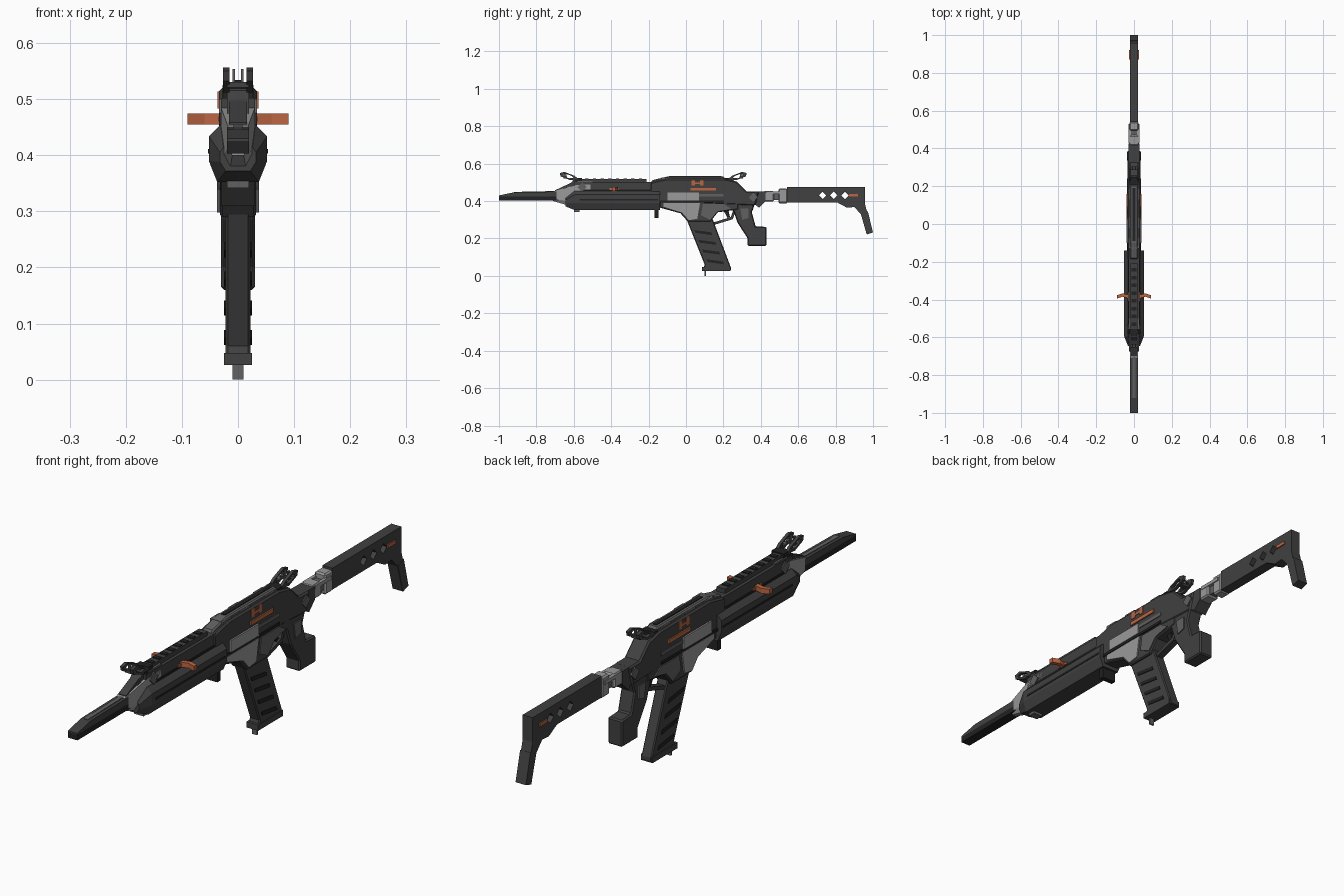
import bpy, bmesh, math


def material(name, rgb):
    m = bpy.data.materials.new(name)
    m.diffuse_color = (*rgb, 1)
    return m


DARK = material("dark grey", (0.052, 0.052, 0.052))
BLACK = material("near black", (0.016, 0.016, 0.016))
MID = material("mid grey", (0.12, 0.12, 0.12))
LIGHT = material("light grey", (0.32, 0.32, 0.32))
ORANGE = material("burnt orange", (0.50, 0.13, 0.055))


def finish(name, bm, mat):
    bmesh.ops.recalc_face_normals(bm, faces=bm.faces)
    me = bpy.data.meshes.new(name)
    bm.to_mesh(me)
    bm.free()
    me.materials.append(mat)
    ob = bpy.data.objects.new(name, me)
    bpy.context.collection.objects.link(ob)
    return ob


def skin(bm, loops):
    """Join equal-length point loops into a closed solid."""
    rows = [[bm.verts.new(p) for p in loop] for loop in loops]
    n = len(rows[0])
    for a, b in zip(rows, rows[1:]):
        for i in range(n):
            bm.faces.new((a[i], a[(i + 1) % n], b[(i + 1) % n], b[i]))
    bm.faces.new(rows[0])
    bm.faces.new(rows[-1])


def prism(name, profile, x, mat, x_in=None, chamfer=0):
    """Side profile (y, z) spanning -x..x, or a mirrored pair spanning x_in..x."""
    bm = bmesh.new()
    for a, b in ([(-x, x)] if x_in is None else [(x_in, x), (-x, -x_in)]):
        skin(bm, [[(v, y, z) for y, z in profile] for v in (a, b)])
    ob = finish(name, bm, mat)
    if chamfer:
        mod = ob.modifiers.new("chamfer", 'BEVEL')
        mod.width, mod.segments = chamfer, 1
        mod.limit_method, mod.angle_limit = 'ANGLE', math.radians(60)
    return ob


def box(name, y0, y1, z0, z1, x, mat, x_in=None, chamfer=0):
    return prism(name, [(y0, z0), (y1, z0), (y1, z1), (y0, z1)], x, mat, x_in, chamfer)


def loft(name, stations, mat):
    """Sections along y, each a right-hand outline (x, z) mirrored to the left."""
    bm = bmesh.new()
    skin(bm, [[(x, y, z) for x, z in half] + [(-x, y, z) for x, z in reversed(half)]
              for y, half in stations])
    return finish(name, bm, mat)


def frame(name, outer, scale, x_in, x, mat):
    """Pair of plates with a hole, the hole being the outline shrunk to its centre."""
    cy = sum(p[0] for p in outer) / len(outer)
    cz = sum(p[1] for p in outer) / len(outer)
    inner = [(cy + (y - cy) * scale, cz + (z - cz) * scale) for y, z in outer]
    bm = bmesh.new()
    n = len(outer)
    for s in (1, -1):
        v = [[bm.verts.new((s * w, y, z)) for y, z in ring]
             for w, ring in ((x_in, outer), (x, outer), (x, inner), (x_in, inner))]
        for k in range(4):
            a, b = v[k], v[(k + 1) % 4]
            for i in range(n):
                j = (i + 1) % n
                bm.faces.new((a[i], a[j], b[j], b[i]))
    return finish(name, bm, mat)


def diamond(y, z, r):
    return [(y - r, z), (y, z - r), (y + r, z), (y, z + r)]


# Barrel blade: dark lower bar with a lighter sloped top
box("barrel_lower", -1.0, -0.68, 0.403, 0.425, 0.02, BLACK)
prism("barrel_upper", [(-1.0, 0.424), (-0.68, 0.424), (-0.68, 0.451), (-0.92, 0.447),
                       (-1.0, 0.43)], 0.02, DARK)
prism("barrel_top_strip", [(-0.92, 0.444), (-0.69, 0.447), (-0.69, 0.454), (-0.92, 0.449)],
      0.008, MID)

# Nose: light shell around a dark core
loft("nose_shell", [
    (-0.71, [(0.010, 0.400), (0.018, 0.412), (0.018, 0.452)]),
    (-0.60, [(0.016, 0.368), (0.030, 0.395), (0.030, 0.484)]),
    (-0.51, [(0.016, 0.368), (0.030, 0.395), (0.030, 0.490)])], LIGHT)
prism("nose_core", [(-0.70, 0.43), (-0.52, 0.43), (-0.52, 0.50), (-0.61, 0.50), (-0.70, 0.458)],
      0.016, DARK)
prism("nose_diamond", diamond(-0.555, 0.475, 0.025), 0.034, MID, 0.028)

# Handguard with hexagonal section
guard = [(0.037, 0.352), (0.052, 0.390), (0.052, 0.434), (0.031, 0.455)]
loft("handguard", [
    (-0.645, [(0.022, 0.372), (0.032, 0.388), (0.032, 0.405), (0.026, 0.415)]),
    (-0.595, guard), (-0.14, guard)], DARK)
box("handguard_groove", -0.57, -0.15, 0.403, 0.411, 0.0535, BLACK, 0.05)
box("handguard_rear_tab", -0.168, -0.148, 0.31, 0.36, 0.03, BLACK)
box("front_lower_catch", -0.60, -0.57, 0.342, 0.355, 0.02, MID)

# Upper body and top rail
box("front_body", -0.60, -0.15, 0.44, 0.502, 0.030, DARK)
box("body_shadow_gap", -0.56, -0.15, 0.452, 0.461, 0.033, BLACK, 0.029)
box("top_rail", -0.60, -0.21, 0.500, 0.519, 0.018, DARK)
for i in range(9):
    y = -0.58 + i * 0.041
    box("rail_rib", y, y + 0.018, 0.517, 0.522, 0.014, BLACK)
box("rail_front_block", -0.58, -0.50, 0.490, 0.508, 0.026, MID)

# Charging handles, bent sideways out of the body
bm = bmesh.new()
for s in (1, -1):
    path = [(0.028, -0.385), (0.060, -0.376), (0.090, -0.386)]
    skin(bm, [[(s * x, y + dy, z) for dy, z in
               ((-0.009, 0.455), (0.009, 0.455), (0.009, 0.474), (-0.009, 0.474))]
              for x, y in path])
finish("charging_handles", bm, ORANGE)
box("handle_slide", -0.41, -0.36, 0.460, 0.469, 0.035, ORANGE, 0.029)

# Receiver
prism("receiver", [(-0.19, 0.40), (0.37, 0.375), (0.39, 0.45), (0.325, 0.452), (0.27, 0.505),
                   (0.20, 0.52), (-0.10, 0.52), (-0.19, 0.50)], 0.034, DARK, chamfer=0.006)
prism("top_cover", [(-0.19, 0.495), (0.24, 0.495), (0.20, 0.531), (-0.10, 0.531), (-0.18, 0.512)],
      0.022, MID, chamfer=0.005)
box("top_cover_groove", -0.09, 0.19, 0.529, 0.534, 0.008, BLACK)
for y in (-0.13, -0.02, 0.13):
    box("cover_clip", y, y + 0.055, 0.505, 0.525, 0.028, MID)
box("ejection_panel", -0.10, 0.07, 0.402, 0.446, 0.040, LIGHT, 0.033)
box("panel_shadow", -0.14, 0.20, 0.392, 0.402, 0.038, BLACK, 0.033)
box("rear_slot", 0.07, 0.20, 0.425, 0.438, 0.037, MID, 0.033)
prism("rear_pin", diamond(0.36, 0.42, 0.025), 0.038, MID, 0.032)

# Orange receiver markings
box("marking_long", 0.025, 0.16, 0.456, 0.471, 0.039, ORANGE, 0.033)
for y in (0.03, 0.075):
    box("marking_short", y, y + 0.018, 0.483, 0.514, 0.0365, ORANGE, 0.029)
box("marking_link", 0.045, 0.08, 0.491, 0.500, 0.0365, ORANGE, 0.032)

# Lower receiver and magazine well
prism("lower_receiver", [(-0.14, 0.40), (-0.14, 0.365), (-0.03, 0.335), (0.01, 0.29),
                         (0.13, 0.29), (0.17, 0.34), (0.28, 0.355), (0.28, 0.40)],
      0.032, DARK, chamfer=0.004)
prism("lower_side_panel", [(-0.12, 0.39), (-0.12, 0.37), (-0.02, 0.338), (0.015, 0.298),
                           (0.06, 0.305), (0.075, 0.39)], 0.037, LIGHT, 0.031)
prism("lower_rear_panel", [(0.09, 0.385), (0.08, 0.325), (0.13, 0.30), (0.17, 0.345),
                           (0.24, 0.36), (0.20, 0.385)], 0.036, MID, 0.031)

# Trigger and guard
prism("trigger_guard", [(0.10, 0.285), (0.125, 0.265), (0.25, 0.303), (0.27, 0.36),
                        (0.255, 0.36), (0.24, 0.315), (0.125, 0.279)], 0.014, DARK)
prism("trigger", [(0.195, 0.36), (0.225, 0.36), (0.235, 0.315), (0.222, 0.31)], 0.007, BLACK)

# Slanted magazine
prism("magazine", [(0.0, 0.31), (0.14, 0.31), (0.24, 0.045), (0.24, 0.027), (0.09, 0.027),
                   (0.10, 0.06)], 0.022, DARK, chamfer=0.004)
box("magazine_foot", 0.086, 0.238, 0.026, 0.048, 0.025, DARK)
box("magazine_tab", 0.10, 0.106, 0.0, 0.03, 0.010, MID)
for i in range(4):
    y, z = 0.045 + i * 0.021, 0.245 - i * 0.052
    prism("magazine_rib", [(y, z), (y + 0.09, z - 0.012), (y + 0.096, z - 0.027),
                           (y + 0.006, z - 0.015)], 0.025, BLACK, 0.021)
prism("magazine_front_rib", [(0.008, 0.29), (0.02, 0.29), (0.105, 0.10), (0.095, 0.10)],
      0.012, BLACK)

# Pistol grip with block foot
prism("pistol_grip", [(0.24, 0.39), (0.37, 0.39), (0.352, 0.34), (0.372, 0.265), (0.43, 0.262),
                      (0.43, 0.16), (0.33, 0.16), (0.33, 0.20), (0.275, 0.285)],
      0.030, DARK, chamfer=0.005)
prism("grip_panel", [(0.29, 0.36), (0.335, 0.36), (0.335, 0.31), (0.30, 0.30)], 0.0345, MID, 0.029)

# Stock hinge
prism("hinge_base", [(0.37, 0.38), (0.39, 0.365), (0.425, 0.40), (0.425, 0.45), (0.37, 0.45)],
      0.028, DARK)
box("hinge_front_knuckle", 0.415, 0.47, 0.398, 0.453, 0.026, LIGHT, chamfer=0.006)
box("hinge_arm", 0.46, 0.51, 0.405, 0.445, 0.016, MID)
box("hinge_rear_knuckle", 0.495, 0.542, 0.388, 0.468, 0.024, LIGHT, chamfer=0.006)
box("hinge_straps", 0.43, 0.53, 0.438, 0.452, 0.028, LIGHT, 0.015)

# Shoulder stock with diamond holes
stock = prism("stock", [(0.54, 0.392), (0.81, 0.392), (0.86, 0.365), (0.90, 0.368), (0.935, 0.33),
                        (0.965, 0.225), (0.997, 0.235), (0.958, 0.38), (0.958, 0.474),
                        (0.54, 0.474)], 0.021, DARK)
for y in (0.73, 0.79, 0.85):
    cutter = prism("stock_hole_cutter", diamond(y, 0.431, 0.020), 0.06, DARK)
    cutter.hide_render = True
    cutter.hide_viewport = True
    mod = stock.modifiers.new("hole", 'BOOLEAN')
    mod.object, mod.operation, mod.solver = cutter, 'DIFFERENCE', 'EXACT'
box("stock_marking", 0.872, 0.92, 0.425, 0.438, 0.0255, ORANGE, 0.020)
prism("butt_pad", [(0.938, 0.33), (0.967, 0.222), (1.0, 0.232), (0.972, 0.345)], 0.022, DARK)

# Flip-up sights: front one leans forward, rear one leans back
for name, y, s in (("front_sight", -0.575, -1), ("rear_sight", 0.225, 1)):
    ear = [(y, 0.517), (y + s * 0.045, 0.512), (y + s * 0.095, 0.532), (y + s * 0.10, 0.55),
           (y + s * 0.075, 0.556), (y + s * 0.02, 0.535)]
    frame(name + "_ears", ear, 0.55, 0.015, 0.027, DARK)
    box(name + "_base", y - 0.02, y + 0.02, 0.498, 0.524, 0.026, BLACK)
    box(name + "_bar", y + s * 0.07 - 0.01, y + s * 0.07 + 0.01, 0.521, 0.531, 0.02, DARK)
    box(name + "_fork", y + s * 0.07 - 0.006, y + s * 0.07 + 0.006, 0.528, 0.554, 0.010, MID, 0.005)
prism("front_sight_support", [(-0.64, 0.47), (-0.54, 0.47), (-0.54, 0.51), (-0.60, 0.515)],
      0.020, DARK)
prism("rear_sight_support", [(0.19, 0.49), (0.30, 0.46), (0.25, 0.515), (0.20, 0.515)], 0.022, DARK)
